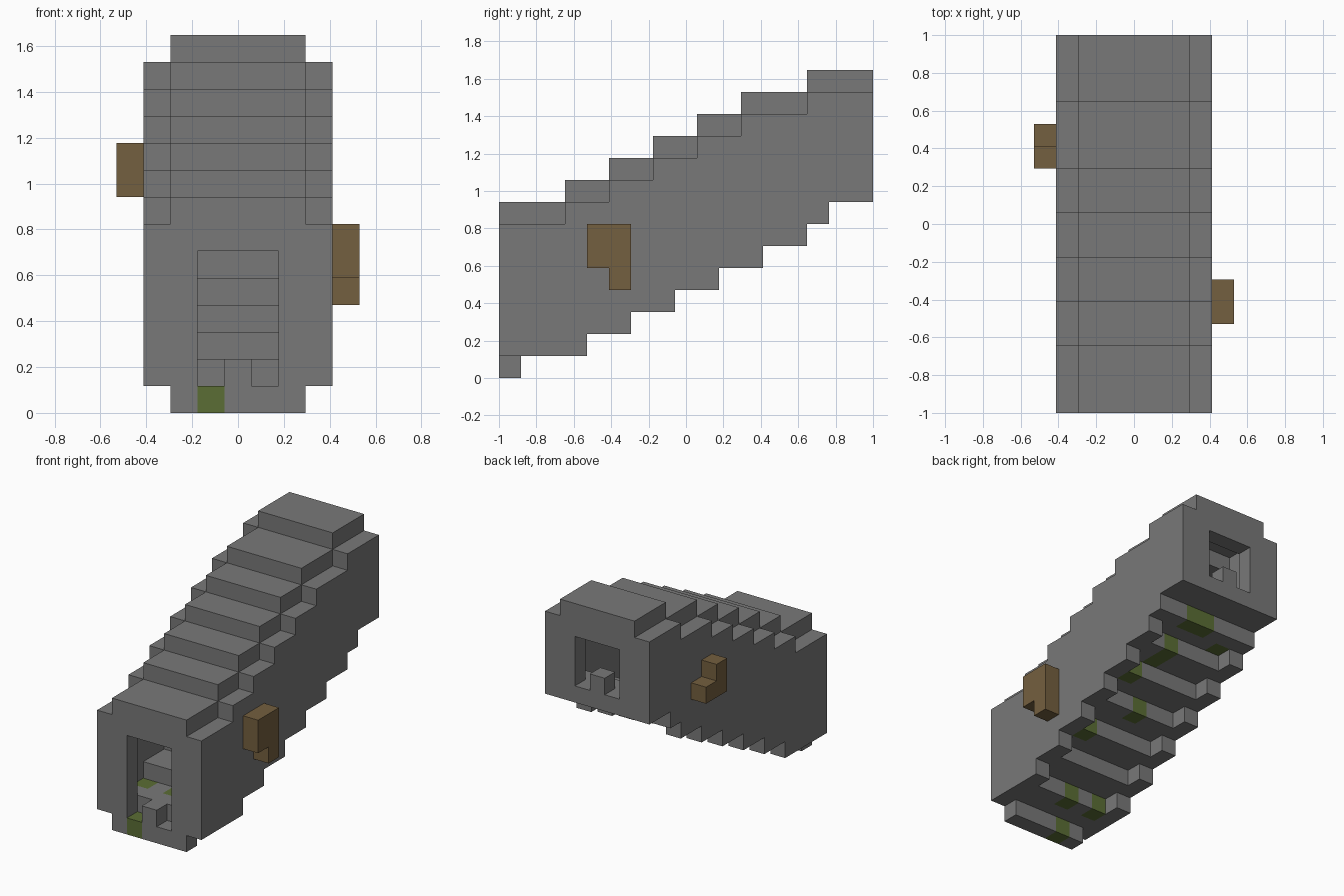
import bpy, bmesh, math
from mathutils import Vector

if "Cube" in bpy.data.objects:
    bpy.data.objects.remove(bpy.data.objects["Cube"])

LENGTH = 17                # blocks from front to back
U = 2 / LENGTH             # block size
BACK = LENGTH - 1


def material(name, rgb):
    m = bpy.data.materials.new(name)
    m.use_nodes = True
    m.diffuse_color = (*rgb, 1)
    m.node_tree.nodes["Principled BSDF"].inputs["Base Color"].default_value = (*rgb, 1)
    return m


stone = material("grey stone", (0.19, 0.19, 0.19))
moss = material("moss green", (0.105, 0.155, 0.035))
wood = material("brown wood", (0.175, 0.115, 0.05))


def block(xs, ys, zs):
    """Set of grid cells in inclusive ranges."""
    return {(x, y, z) for x in range(xs[0], xs[1] + 1)
            for y in range(ys[0], ys[1] + 1) for z in range(zs[0], zs[1] + 1)}


def floor_level(y):
    return max(1, (y + 1) // 2)


def wall_bottom(y):
    return 8 if y > 14 else max(1, y // 2)


def roof_level(y):
    return 13 if y > 13 else min(12, 6 + floor_level(y))


parts = {}

# Stepped side walls
for name, x in (("left_wall", 3), ("right_wall", -3)):
    parts[name] = set().union(*(block((x, x), (y, y), (wall_bottom(y), roof_level(y) - 1))
                                for y in range(LENGTH)))

# Stair floor and stepped roof
parts["stair_floor"] = set().union(*(block((-2, 2), (y, y), (floor_level(y),) * 2)
                                     for y in range(1, LENGTH)))
parts["stepped_roof"] = set().union(*(block((-2, 2), (y, y), (roof_level(y),) * 2)
                                      for y in range(LENGTH)))

# End walls with a doorway and a centre block on each sill
front = block((-2, 2), (0, 0), (0, 6)) - block((-1, 1), (0, 0), (1, 5))
parts["front_wall"] = front | {(0, 0, 1)}
back = block((-2, 2), (BACK, BACK), (9, 12)) - block((-1, 1), (BACK, BACK), (9, 11))
parts["back_wall"] = back | {(0, BACK, 9)}

# Wooden side brackets
parts["left_bracket"] = block((4, 4), (4, 5), (5, 6)) | {(4, 5, 4)}
parts["right_bracket"] = block((-4, -4), (11, 12), (8, 8)) | {(-4, 11, 9)}

# Mossy blocks, given as column and row
mossy = {(-1, 0), (0, 2), (-2, 2), (2, 6), (0, 8), (2, 10),
         (1, 11), (1, 12), (-2, 13), (1, 14), (0, 14)}

solid = set().union(*parts.values())
AXES = [Vector(v) * s for v in ((1, 0, 0), (0, 1, 0), (0, 0, 1)) for s in (1, -1)]


def is_mossy(name, cell):
    x, y, z = cell
    return (x, y) in mossy and (name == "stair_floor" or (name == "front_wall" and z == 0))


def build(name, cells):
    """Mesh the outer skin of a group of cells."""
    bm = bmesh.new()
    for cell in sorted(cells):
        centre = Vector(cell) + Vector((0, 0.5, 0.5))
        for n in AXES:
            if tuple(int(c + d) for c, d in zip(cell, n)) in solid:
                continue
            a = Vector((n.y, n.z, n.x)) / 2
            b = n.cross(a)
            corners = [centre + n / 2 + s * a + t * b
                       for s, t in ((1, 1), (-1, 1), (-1, -1), (1, -1))]
            f = bm.faces.new([bm.verts.new((p.x * U, p.y * U - 1, p.z * U)) for p in corners])
            f.material_index = int(is_mossy(name, cell))
    bmesh.ops.remove_doubles(bm, verts=bm.verts, dist=U / 100)
    bmesh.ops.dissolve_limit(bm, angle_limit=math.radians(1), verts=bm.verts,
                             edges=bm.edges, delimit={"MATERIAL"})
    mesh = bpy.data.meshes.new(name)
    bm.to_mesh(mesh)
    bm.free()
    if "bracket" in name:
        mesh.materials.append(wood)
    else:
        mesh.materials.append(stone)
        mesh.materials.append(moss)
    bpy.context.scene.collection.objects.link(bpy.data.objects.new(name, mesh))


for part_name, part_cells in parts.items():
    build(part_name, part_cells)
